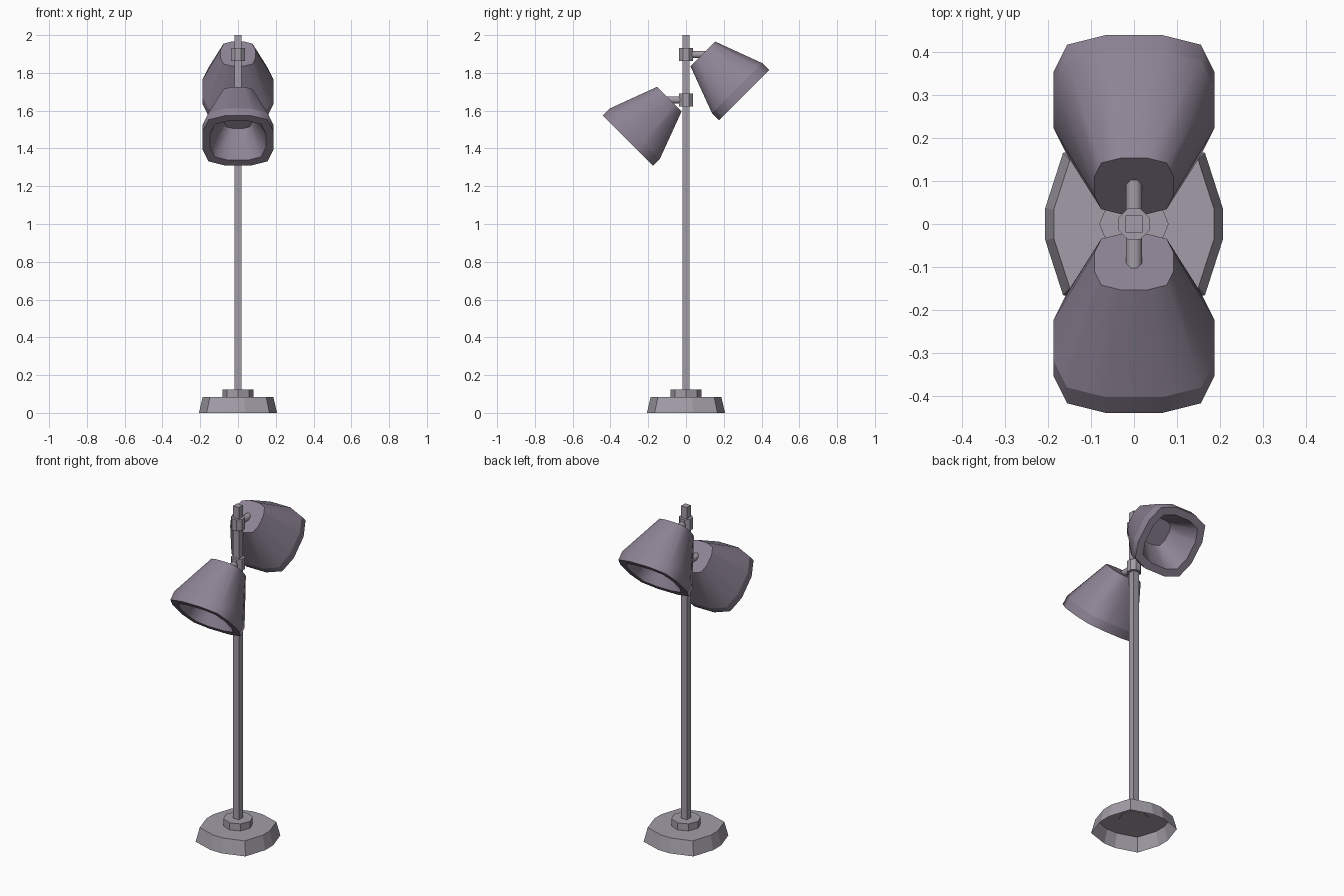
import bpy, bmesh
from math import radians
from mathutils import Matrix

cube = bpy.data.objects.get("Cube")
if cube:
    bpy.data.objects.remove(cube)


def material(name, rgb):
    m = bpy.data.materials.new(name)
    m.use_nodes = True
    m.diffuse_color = (*rgb, 1)
    m.node_tree.nodes["Principled BSDF"].inputs["Base Color"].default_value = (*rgb, 1)
    return m


stand_grey = material("stand grey", (0.36, 0.335, 0.385))
shade_mauve = material("shade mauve", (0.27, 0.23, 0.30))

# Cross-sections: one quarter of the outline, repeated by quarter turns
SQUARE = [(1, 1)]
OCTAGON = [(1, -0.414), (1, 0.414)]
OCTAGON_POINT = [(1, 0), (0.707, 0.707)]
SOFT_BASE = [(1, -0.18), (1, 0.18), (0.8, 0.8)]
SOFT_SHADE = [(1, -0.35), (1, 0.35), (0.83, 0.83)]


def loft(name, quarter, profile, mat, place=Matrix(), smooth=False, bottom=True):
    """Skin scaled copies of an outline through (height, radius) pairs."""
    outline = []
    for _ in range(4):
        outline += quarter
        quarter = [(-y, x) for x, y in quarter]
    bm = bmesh.new()
    rings = [[bm.verts.new((x * r, y * r, z)) for x, y in outline] for z, r in profile]
    n = len(outline)
    for low, high in zip(rings, rings[1:]):
        for i in range(n):
            j = (i + 1) % n
            bm.faces.new((low[i], low[j], high[j], high[i])).smooth = smooth
    if bottom:
        bm.faces.new(rings[0][::-1])
    bm.faces.new(rings[-1])
    # creases around every ring
    for ring in rings:
        for i in range(n):
            bm.edges.get((ring[i], ring[(i + 1) % n])).smooth = False
    bm.transform(place)
    mesh = bpy.data.meshes.new(name)
    bm.to_mesh(mesh)
    bm.free()
    mesh.materials.append(mat)
    ob = bpy.data.objects.new(name, mesh)
    bpy.context.collection.objects.link(ob)
    return ob


# Stand: hollow foot, collar and square pole
loft("base", SOFT_BASE, [(0, 0.207), (0.083, 0.187)], stand_grey, bottom=False)
loft("base_collar", OCTAGON_POINT, [(0.08, 0.081), (0.125, 0.081)], stand_grey)
loft("pole", SQUARE, [(0.12, 0.0193), (2, 0.0193)], stand_grey)

# Two lamp heads: clamp, arm and thick-walled shade
for side, turn, height in (("front", 0, 1.657), ("back", 180, 1.897)):
    head = Matrix.Translation((0, 0, height)) @ Matrix.Rotation(radians(turn), 4, "Z")
    loft(side + "_clamp", OCTAGON, [(-0.034, 0.036), (0.034, 0.036)], stand_grey, head)
    loft(side + "_arm", OCTAGON, [(0, 0.0185), (0.107, 0.0185)], stand_grey,
         head @ Matrix.Rotation(radians(90), 4, "X"), smooth=True)
    tilt = Matrix.Translation((0, -0.0885, 0.004)) @ Matrix.Rotation(radians(135), 4, "X")
    loft(side + "_shade", SOFT_SHADE,
         [(0, 0.092), (0.258, 0.188), (0.31, 0.188), (0.31, 0.147), (0.145, 0.075)],
         shade_mauve, head @ tilt, smooth=True)
